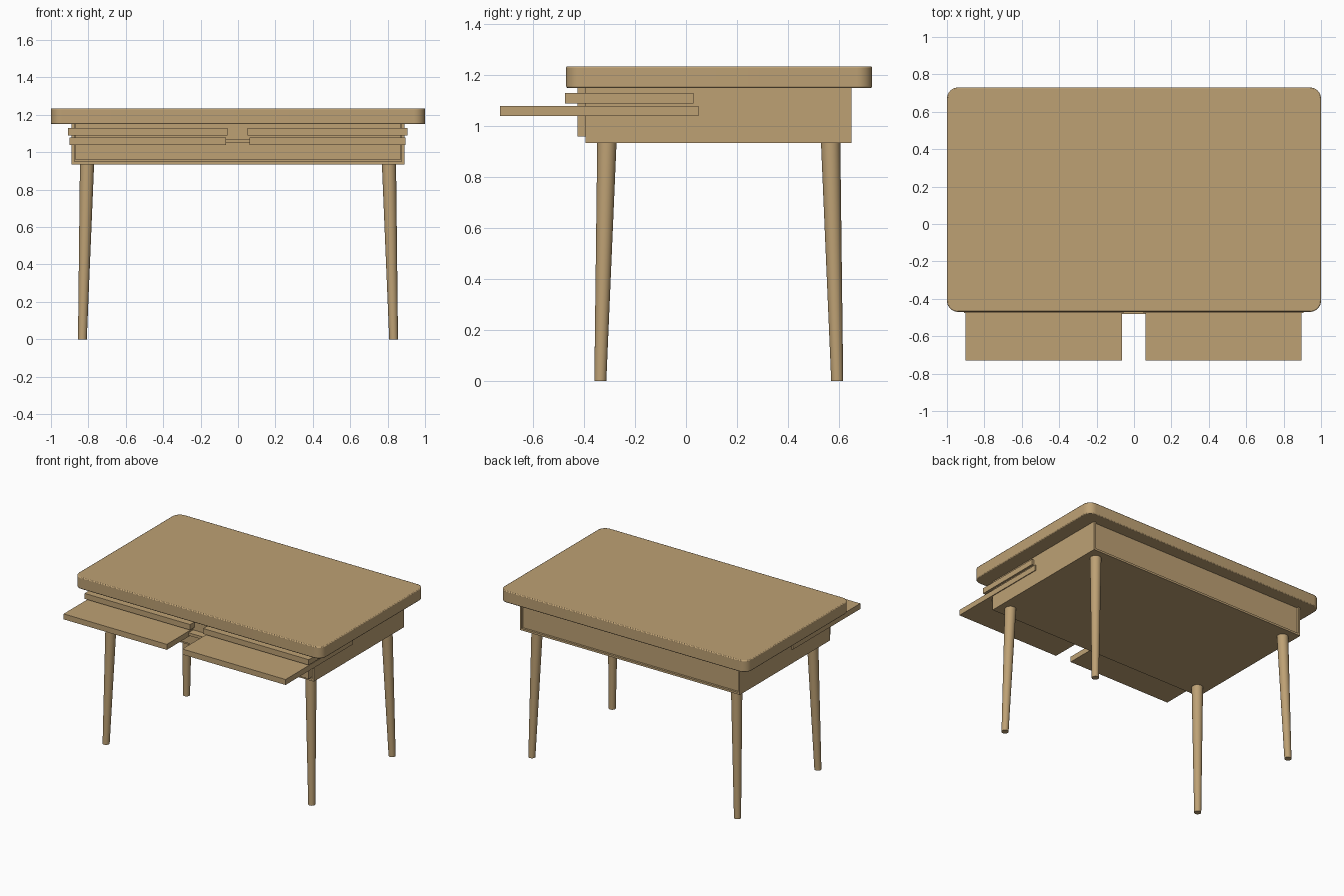
import bpy
import bmesh
import math

cube = bpy.data.objects.get("Cube")
if cube:
    bpy.data.objects.remove(cube, do_unlink=True)

# One wood colour for the whole desk
wood = bpy.data.materials.new("light_wood")
wood.use_nodes = True
colour = (0.51, 0.355, 0.175, 1)
wood.diffuse_color = colour
shader = next(n for n in wood.node_tree.nodes if n.type == 'BSDF_PRINCIPLED')
shader.inputs["Base Color"].default_value = colour
shader.inputs["Roughness"].default_value = 0.6


def add_object(name, bm):
    mesh = bpy.data.meshes.new(name)
    bm.to_mesh(mesh)
    bm.free()
    mesh.materials.append(wood)
    obj = bpy.data.objects.new(name, mesh)
    bpy.context.collection.objects.link(obj)
    return obj


def smooth(obj):
    bpy.ops.object.select_all(action='DESELECT')
    obj.select_set(True)
    bpy.context.view_layer.objects.active = obj
    bpy.ops.object.shade_smooth_by_angle(angle=math.radians(35))


def box(name, x, y, z, corner=0):
    """Box from its ranges, with optional rounded vertical corners."""
    bm = bmesh.new()
    bmesh.ops.create_cube(bm, size=1)
    for v in bm.verts:
        v.co = [r[0] + (c + 0.5) * (r[1] - r[0]) for c, r in zip(v.co, (x, y, z))]
    if corner:
        upright = [e for e in bm.edges if abs(e.verts[0].co.z - e.verts[1].co.z) > 0.01]
        bmesh.ops.bevel(bm, geom=upright, offset=corner, segments=8,
                        profile=0.5, affect='EDGES')
    return add_object(name, bm)


def leg(name, bottom, top, height):
    """Tapered round leg, sheared so both ends stay level."""
    bm = bmesh.new()
    bmesh.ops.create_cone(bm, cap_ends=True, segments=32, radius1=0.0235,
                          radius2=0.038, depth=height)
    for v in bm.verts:
        centre = top if v.co.z > 0 else bottom
        v.co.x += centre[0]
        v.co.y += centre[1]
        v.co.z += height / 2
    smooth(add_object(name, bm))


# Rounded tabletop with a softened rim
tabletop = box("tabletop", (-1, 1), (-0.47, 0.73), (1.15, 1.235), corner=0.06)
rim = tabletop.modifiers.new("soft_rim", 'BEVEL')
rim.width = 0.006
rim.segments = 2
rim.limit_method = 'ANGLE'
rim.angle_limit = math.radians(40)
smooth(tabletop)

# Case under the top: floor, inset back and drawer front
box("case_floor", (-0.89, 0.89), (-0.395, 0.65), (0.935, 0.95))
box("case_back", (-0.875, 0.875), (0.62, 0.635), (0.95, 1.15))
box("drawer_front", (-0.87, 0.87), (-0.425, -0.395), (0.96, 1.15))
box("centre_rail", (-0.07, 0.065), (-0.48, -0.42), (1.05, 1.07))

# Parts that come in left and right pairs
for side, s in (("left", 1), ("right", -1)):
    def span(a, b, shift=0.0):
        return tuple(sorted((s * a + shift, s * b + shift)))

    box(side + "_case_side", span(0.875, 0.89), (-0.395, 0.65), (0.95, 1.15))
    box(side + "_upper_shelf", span(0.053, 0.907, -0.002), (-0.475, 0.03), (1.09, 1.13))
    box(side + "_sliding_tray", span(0.063, 0.898, -0.002), (-0.73, 0.05), (1.04, 1.08))
    leg(side + "_front_leg", (s * 0.832, -0.336), (s * 0.807, -0.31), 0.945)
    leg(side + "_back_leg", (s * 0.832, 0.593), (s * 0.807, 0.567), 0.945)
